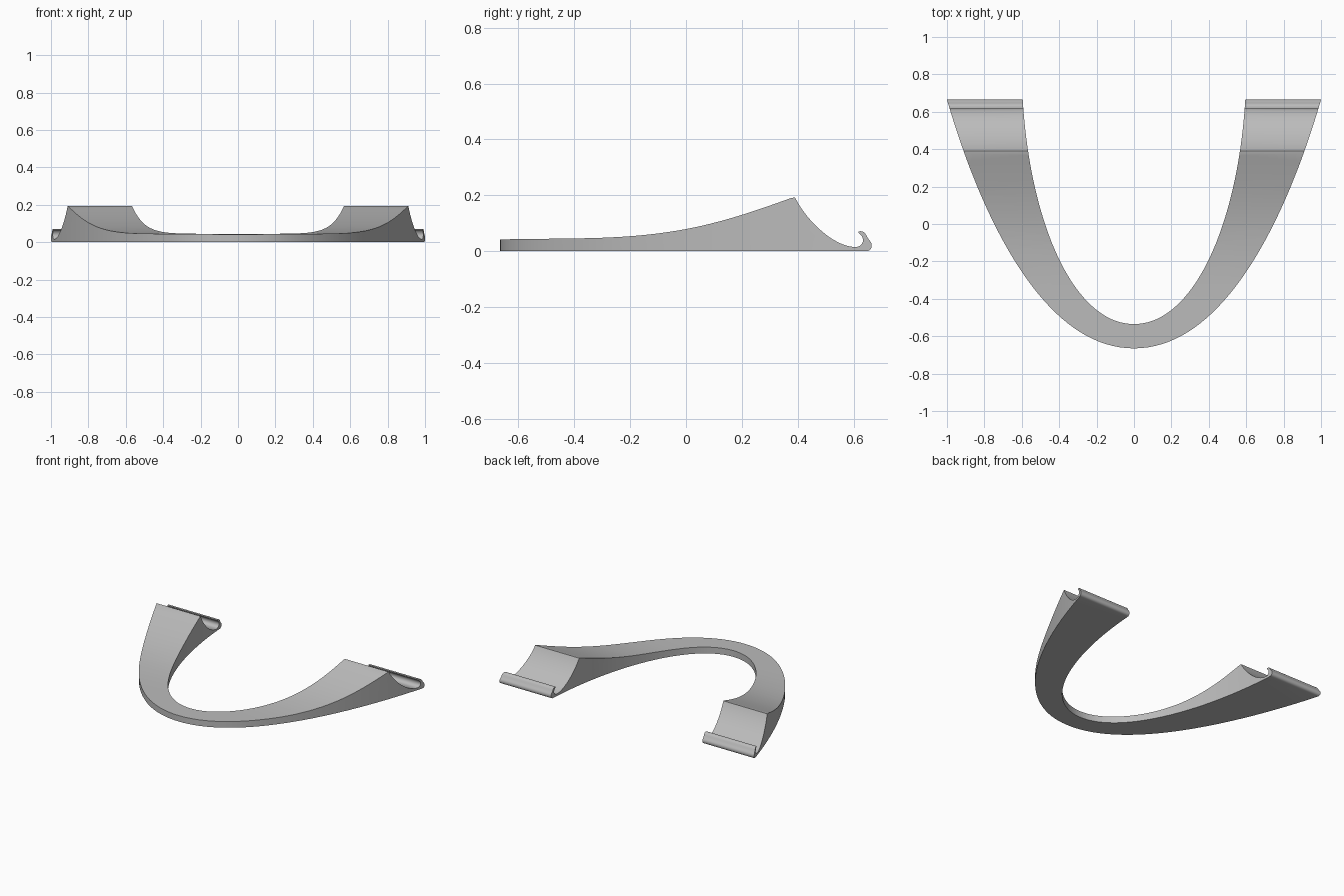
import bpy
import bmesh
from mathutils import Vector
from mathutils.geometry import interpolate_bezier

if "Cube" in bpy.data.objects:
    bpy.data.objects.remove(bpy.data.objects["Cube"])

grey = bpy.data.materials.new("plain grey")
grey.use_nodes = True
grey.diffuse_color = (0.5, 0.5, 0.5, 1)
grey.node_tree.nodes["Principled BSDF"].inputs["Base Color"].default_value = (0.5, 0.5, 0.5, 1)


def prism(name, outline, sweep):
    """Closed prism: an outline of 3D points swept along a vector."""
    bm = bmesh.new()
    face = bm.faces.new([bm.verts.new(p) for p in outline])
    swept = bmesh.ops.extrude_face_region(bm, geom=[face])["geom"]
    verts = [v for v in swept if isinstance(v, bmesh.types.BMVert)]
    bmesh.ops.translate(bm, verts=verts, vec=sweep)
    bmesh.ops.recalc_face_normals(bm, faces=bm.faces)
    mesh = bpy.data.meshes.new(name)
    bm.to_mesh(mesh)
    bm.free()
    mesh.materials.append(grey)
    ob = bpy.data.objects.new(name, mesh)
    bpy.context.collection.objects.link(ob)
    return ob


def bezier(points, steps):
    return interpolate_bezier(*[Vector(p).to_3d() for p in points], steps)


# Side profile: rising wedge, scooped cradle, curled hook lip
wedge = bezier([(-0.39, 0.046), (-0.04, 0.05), (0.12, 0.098), (0.375, 0.19)], 20)
scoop = bezier([(0.39, 0.193), (0.43, 0.11), (0.53, 0.015), (0.607, 0.015)], 16)
gully = bezier([(0.607, 0.015), (0.637, 0.016), (0.643, 0.05), (0.618, 0.065)], 10)
lip = bezier([(0.617, 0.071), (0.645, 0.076), (0.642, 0.055), (0.66, 0.035)], 10)
heel = bezier([(0.66, 0.035), (0.67, 0.022), (0.665, 0), (0.645, 0)], 8)
side = [Vector((-0.7, 0)), Vector((-0.7, 0.042))]
side += wedge + scoop + gully[1:] + lip + heel[1:]
body = prism("curved_stand", [(-1.1, p[0], p[1]) for p in side], (2.2, 0, 0))

# Plan outline: tapering horseshoe, mirrored left to right
outer = bezier([(0, -0.665), (0.5, -0.665), (0.83, 0.08), (1, 0.665)], 40)
inner = bezier([(0, -0.535), (0.32, -0.535), (0.555, 0), (0.595, 0.665)], 40)
outer.append(Vector((1, 0.72, 0)))
inner.append(Vector((0.595, 0.72, 0)))


def mirrored(half):
    return [Vector((-p.x, p.y, 0)) for p in reversed(half[1:])] + half


plan = mirrored(outer) + mirrored(inner)[::-1]
cutter = prism("plan_cutter", [(p.x, p.y, -0.1) for p in plan], (0, 0, 0.5))
cutter.hide_render = True

# Keep the profile only where it lies inside the horseshoe
cut = body.modifiers.new("horseshoe", "BOOLEAN")
cut.operation = "INTERSECT"
cut.solver = "EXACT"
cut.object = cutter
bpy.context.view_layer.objects.active = body
bpy.ops.object.select_all(action="DESELECT")
body.select_set(True)
bpy.ops.object.modifier_apply(modifier=cut.name)
bpy.data.objects.remove(cutter)
bpy.ops.object.shade_smooth_by_angle(angle=0.5)
